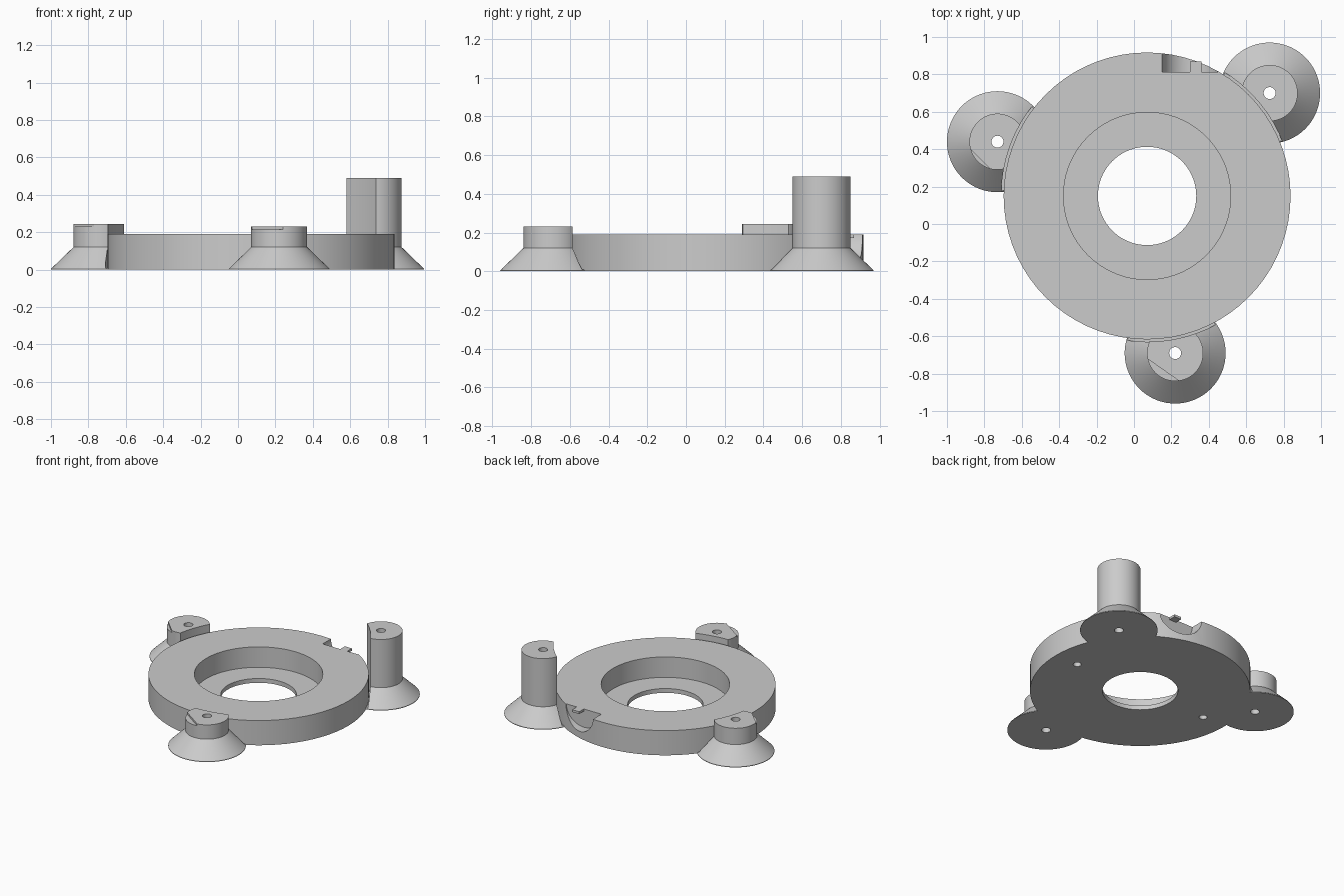
import bpy, bmesh, math
from mathutils import Matrix, Vector

if "Cube" in bpy.data.objects:
    bpy.data.objects.remove(bpy.data.objects["Cube"])

CX, CY, R, H = 0.07, 0.15, 0.767, 0.19      # disc centre, radius, height

grey = bpy.data.materials.new("light_grey")
grey.diffuse_color = (0.6, 0.6, 0.6, 1)
grey.use_nodes = True
grey.node_tree.nodes["Principled BSDF"].inputs["Base Color"].default_value = grey.diffuse_color


def finish(name, bm):
    bmesh.ops.recalc_face_normals(bm, faces=bm.faces)
    me = bpy.data.meshes.new(name)
    bm.to_mesh(me)
    bm.free()
    me.materials.append(grey)
    ob = bpy.data.objects.new(name, me)
    bpy.context.collection.objects.link(ob)
    return ob


def lathe(name, profile, x, y, n=72, closed=False):
    """Revolve (radius, z) points; cap both ends or join them into a ring."""
    bm = bmesh.new()
    rings = [[bm.verts.new((x + r * math.cos(2 * math.pi * i / n),
                            y + r * math.sin(2 * math.pi * i / n), z))
              for i in range(n)] for r, z in profile]
    pairs = list(zip(rings, rings[1:]))
    if closed:
        pairs.append((rings[-1], rings[0]))
    else:
        bm.faces.new(rings[0])
        bm.faces.new(rings[-1])
    for a, b in pairs:
        for i in range(n):
            j = (i + 1) % n
            bm.faces.new((a[i], a[j], b[j], b[i]))
    return finish(name, bm)


def box(name, centre, size, turn=0):
    bm = bmesh.new()
    bmesh.ops.create_cube(bm, size=1, matrix=Matrix.Translation(centre)
                          @ Matrix.Rotation(turn, 4, 'Z')
                          @ Matrix.Diagonal(Vector(size).to_4d()))
    return finish(name, bm)


def boolean(ob, other, op='DIFFERENCE'):
    m = ob.modifiers.new(op.lower(), 'BOOLEAN')
    m.operation, m.solver, m.object = op, 'EXACT', other
    bpy.context.view_layer.objects.active = ob
    bpy.ops.object.modifier_apply(modifier=m.name)
    bpy.data.objects.remove(other)


# Disc with a stepped recess and a centre hole
body = lathe("ring_base", [(0.263, 0), (R, 0), (R, H), (0.447, H),
                           (0.447, 0.033), (0.263, 0.033)], CX, CY, closed=True)

# Flared mounting posts, trimmed to clear the disc and drilled through
posts = [(-0.73, 0.44, 0.245), (0.725, 0.70, 0.49), (0.22, -0.69, 0.23)]
for x, y, top in posts:
    post = lathe("post", [(0.27, 0), (0.27, 0.004), (0.15, 0.12), (0.15, top)], x, y)
    boolean(post, lathe("clearance", [(R + 0.013, 0.01), (R + 0.013, 1)], CX, CY))
    if top < 0.4:                            # chipped edge on the short posts
        d = 0.19 if y < 0 else 0.21
        a = math.radians(235 if y < 0 else 225)
        boolean(post, box("chip", (x + d * math.cos(a), y + d * math.sin(a), top + 0.04),
                          (0.16, 0.3, 0.11), a))
    boolean(body, post, 'UNION')
for x, y, top in posts:
    boolean(body, lathe("drill", [(0.032, -0.1), (0.032, 1)], x, y, 24))

# Blind screw holes underneath
for side in (-1, 1):
    boolean(body, lathe("screw_hole", [(0.028, -0.1), (0.028, 0.12)],
                        CX + side * 0.572, CY, 24))

# Rounded notch in the rear rim
bm = bmesh.new()
bmesh.ops.create_cone(bm, cap_ends=True, segments=48, radius1=0.15, radius2=0.15,
                      depth=0.3, matrix=Matrix.Translation((0.30, 0.962, 0.2))
                      @ Matrix.Rotation(math.pi / 2, 4, 'X'))
boolean(body, finish("notch", bm))

# Thin tab over the notch
tab = box("notch_tab", (0.33, 0.838, 0.181), (0.06, 0.06, 0.018))

for ob in (body, tab):
    bpy.ops.object.select_all(action='DESELECT')
    ob.select_set(True)
    bpy.context.view_layer.objects.active = ob
    bpy.ops.object.shade_smooth_by_angle(angle=math.radians(25))
